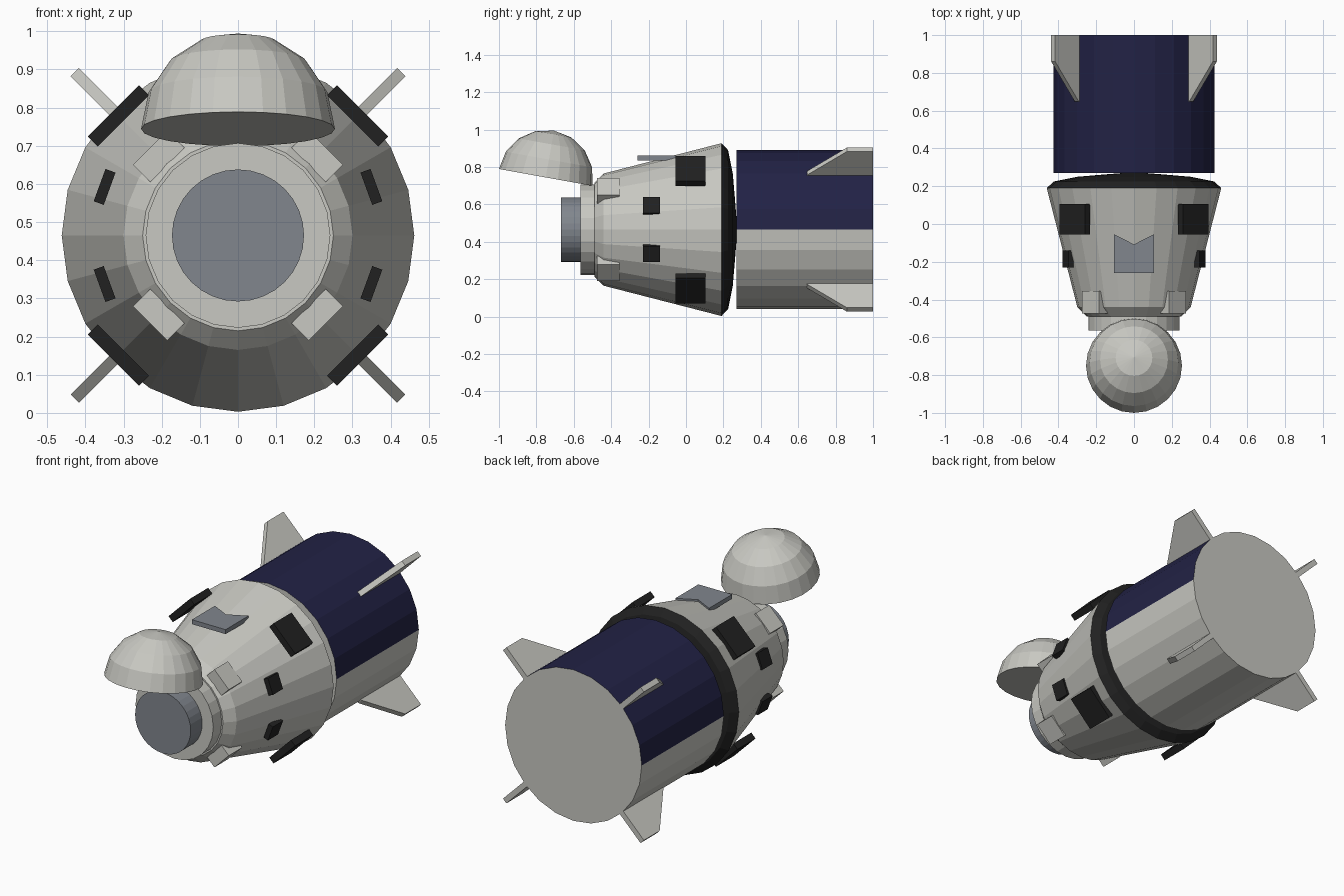
import bpy, bmesh, math
from mathutils import Matrix, Vector

cube = bpy.data.objects.get("Cube")
if cube:
    bpy.data.objects.remove(cube, do_unlink=True)

AXIS_Z = 0.465  # height of the long axis


def material(name, rgb):
    m = bpy.data.materials.new(name)
    m.use_nodes = True
    col = (*rgb, 1)
    m.diffuse_color = col
    m.node_tree.nodes["Principled BSDF"].inputs["Base Color"].default_value = col
    return m


GREY = material("light grey", (0.58, 0.58, 0.54))
BLUE = material("navy blue", (0.016, 0.016, 0.06))
BLACK = material("black", (0.015, 0.015, 0.015))
STEEL = material("steel blue grey", (0.22, 0.24, 0.27))


def finish(name, bm, mats, matrix=Matrix()):
    bmesh.ops.remove_doubles(bm, verts=bm.verts, dist=1e-5)
    bmesh.ops.recalc_face_normals(bm, faces=bm.faces)
    bm.transform(matrix)
    me = bpy.data.meshes.new(name)
    bm.to_mesh(me)
    bm.free()
    for m in mats:
        me.materials.append(m)
    ob = bpy.data.objects.new(name, me)
    bpy.context.collection.objects.link(ob)
    return ob


def lathe(name, profile, mats, sides=24, matrix=None):
    """Spin (along, radius) points around y and close both ends."""
    bm = bmesh.new()
    rings = []
    for along, r in profile:
        rings.append([bm.verts.new((r * math.cos(a), along, r * math.sin(a)))
                      for a in (math.tau * i / sides for i in range(sides))])
    for lo, hi in zip(rings, rings[1:]):
        for i in range(sides):
            j = (i + 1) % sides
            bm.faces.new((lo[i], lo[j], hi[j], hi[i]))
    bm.faces.new(rings[0])
    bm.faces.new(rings[-1])
    return finish(name, bm, mats, matrix or Matrix.Translation((0, 0, AXIS_Z)))


def prism(name, outline, depth, mat, matrix):
    """Extrude a flat xy outline, centred on its plane."""
    bm = bmesh.new()
    face = bm.faces.new([bm.verts.new((x, y, -depth / 2)) for x, y in outline])
    out = bmesh.ops.extrude_face_region(bm, geom=[face])
    top = [v for v in out["geom"] if isinstance(v, bmesh.types.BMVert)]
    bmesh.ops.translate(bm, verts=top, vec=(0, 0, depth))
    return finish(name, bm, [mat], matrix)


def around(degrees):
    """Frame on the long axis whose local x points outward at the angle."""
    return Matrix.Translation((0, 0, AXIS_Z)) @ Matrix.Rotation(-math.radians(degrees), 4, 'Y')


def block(name, degrees, r0, r1, y0, y1, width, mat):
    outline = [(r0, y0), (r1, y0), (r1, y1), (r0, y1)]
    prism(name, outline, width, mat, around(degrees))


# Capsule body, heat shield and docking port
lathe("capsule_body", [(-0.49, 0.25), (-0.44, 0.3), (0.19, 0.462)], [GREY])
lathe("front_collar", [(-0.565, 0.242), (-0.47, 0.242)], [GREY])
lathe("docking_port", [(-0.667, 0.173), (-0.55, 0.173)], [STEEL], 32)
lathe("heat_shield", [(0.19, 0.462), (0.225, 0.425), (0.25, 0.3), (0.262, 0.16), (0.272, 0.03)], [BLACK])

# Service trunk: upper half navy, lower half grey
trunk = lathe("trunk", [(0.27, 0.425), (1.0, 0.425)], [GREY, BLUE])
for p in trunk.data.polygons:
    if abs(p.normal.y) < 0.5 and p.center.z > AXIS_Z:
        p.material_index = 1

# Parts repeated on the four diagonals
fin = [(0.4, 0.64), (0.43, 0.65), (0.605, 0.86), (0.605, 1.0), (0.4, 1.0)]
for side, angle in (("upper_left", 45), ("upper_right", 135), ("lower_right", 225), ("lower_left", 315)):
    prism("fin_" + side, fin, 0.03, GREY, around(angle))
    block("large_window_" + side, angle, 0.425, 0.462, -0.055, 0.105, 0.19, BLACK)
    block("thruster_block_" + side, angle, 0.262, 0.326, -0.475, -0.355, 0.127, GREY)

# Small side windows
for side, angle in (("upper_left", 20), ("upper_right", 160), ("lower_right", 200), ("lower_left", 340)):
    block("small_window_" + side, angle, 0.358, 0.386, -0.23, -0.14, 0.09, BLACK)

# Notched plate on the roof
prism("roof_plate", [(-0.105, -0.26), (0.105, -0.26), (0.105, -0.055), (0, -0.108), (-0.105, -0.055)],
      0.025, STEEL, Matrix.Translation((0, 0, 0.848)))

# Open nose lid: a tilted half dome
R = 0.254
dome = [(R * math.sin(a), R * math.cos(a)) for a in (math.radians(22.5 * i) for i in range(4))]
dome.append((R, 0.001))
tilt = Vector((0, 1, 0)).rotation_difference(Vector((0, 0.177, 0.984))).to_matrix().to_4x4()
lathe("nose_lid", dome, [GREY], 24, Matrix.Translation((0, -0.75, 0.744)) @ tilt)
